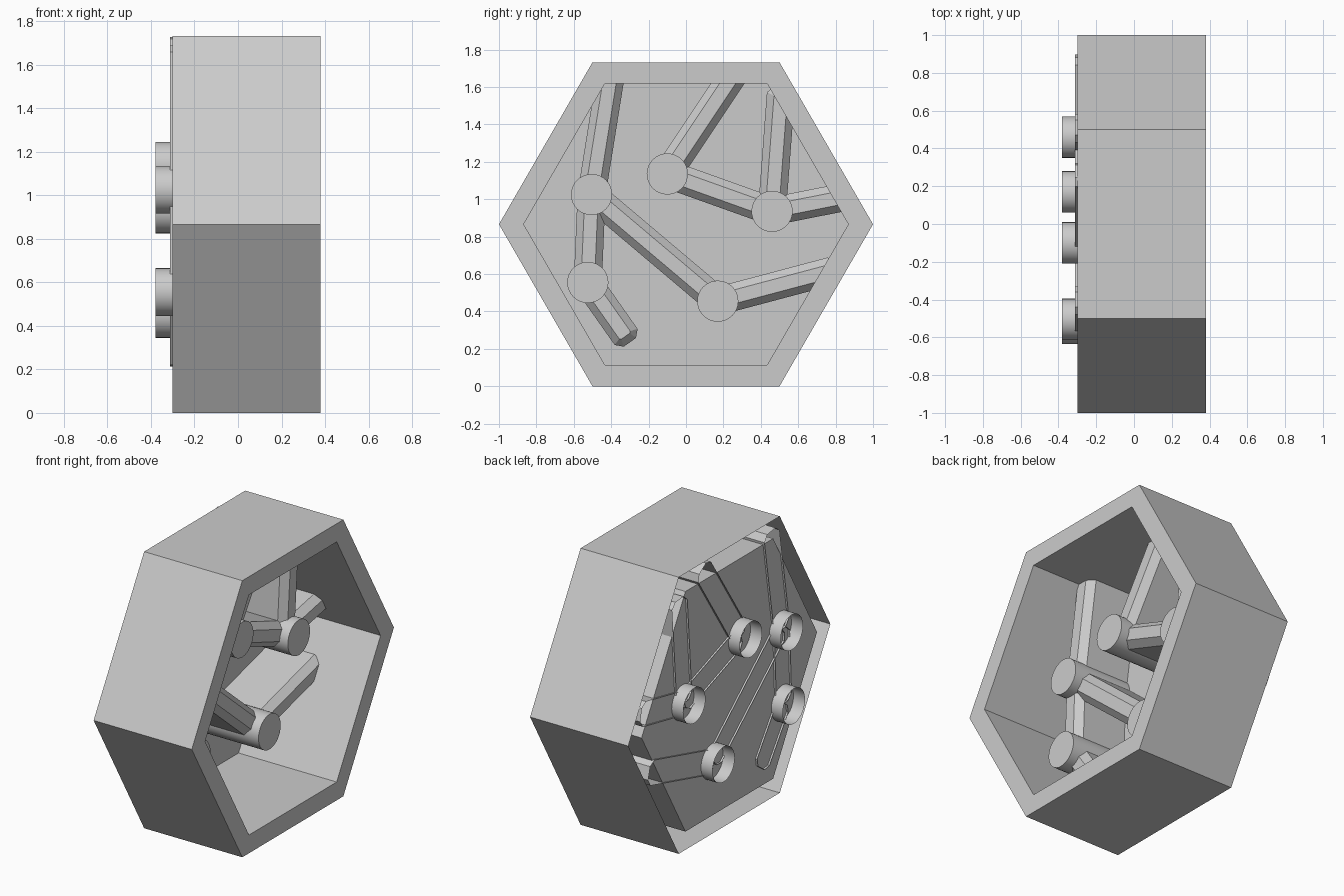
import bpy, bmesh, math
from mathutils import Vector

if "Cube" in bpy.data.objects:
    bpy.data.objects.remove(bpy.data.objects["Cube"])

CZ = math.sqrt(3) / 2      # centre height of the hexagon


def ring(r, x, n=6, cy=0.0, cz=CZ):
    return [(x, cy + r * math.cos(2 * math.pi * i / n),
             cz + r * math.sin(2 * math.pi * i / n)) for i in range(n)]


def loft(name, loops, smooth=False):
    """Skin a series of loops; first end open, last end capped."""
    bm = bmesh.new()
    rows = [[bm.verts.new(p) for p in loop] for loop in loops]
    for a, b in zip(rows, rows[1:]):
        for i in range(len(a)):
            j = (i + 1) % len(a)
            bm.faces.new((a[i], a[j], b[j], b[i]))
    bm.faces.new(rows[-1])
    me = bpy.data.meshes.new(name)
    bm.to_mesh(me)
    bm.free()
    ob = bpy.data.objects.new(name, me)
    bpy.context.collection.objects.link(ob)
    if smooth:
        bpy.ops.object.select_all(action='DESELECT')
        bpy.context.view_layer.objects.active = ob
        ob.select_set(True)
        bpy.ops.object.shade_smooth_by_angle(angle=math.radians(30))
    return ob


def channel(name, a, b, w=0.075, c=0.035, x0=-0.312, x1=0.0, x2=0.043):
    """Raised bar with chamfered ends and top, open underneath."""
    a, b = Vector(a), Vector(b)
    d = (b - a).normalized()
    n = Vector((-d.y, d.x))

    def outline(x, s, end, ch):
        pts = []
        for base, e in ((b, 1), (a, -1)):
            pts += [base + d * e * (-end - ch) - n * e * s,
                    base - d * e * end - n * e * (s - ch),
                    base - d * e * end + n * e * (s - ch),
                    base + d * e * (-end - ch) + n * e * s]
        return [(x, p.x, p.y) for p in pts]

    return loft(name, [outline(x0, w, 0, c), outline(x1, w, 0, c),
                       outline(x2, 0.036, 0.04, 0.008)])


# hexagonal shell: outer wall, front rim, inner wall, back panel
loft("hex_housing", [ring(1, -0.3), ring(1, 0.38), ring(0.868, 0.38), ring(0.868, -0.3)])

# round nodes (y, z)
nodes = [(-0.10, 1.135), (-0.505, 1.025), (0.46, 0.935), (0.17, 0.455), (-0.525, 0.555)]
for i, (y, z) in enumerate(nodes):
    loft(f"node_{i + 1}", [ring(0.11, x, 32, y, z) for x in (-0.38, 0.10)], smooth=True)

# bars between nodes and out into the walls
N = nodes
bars = [(N[0], (0.28, 1.705)), (N[0], N[2]), (N[1], (-0.40, 1.68)), (N[1], N[3]),
        (N[1], N[4]), (N[2], (0.51, 1.60)), (N[2], (0.89, 1.02)),
        (N[3], (0.81, 0.625)), (N[4], (-0.30, 0.235))]
for i, (a, b) in enumerate(bars):
    channel(f"bar_{i + 1}", a, b)
